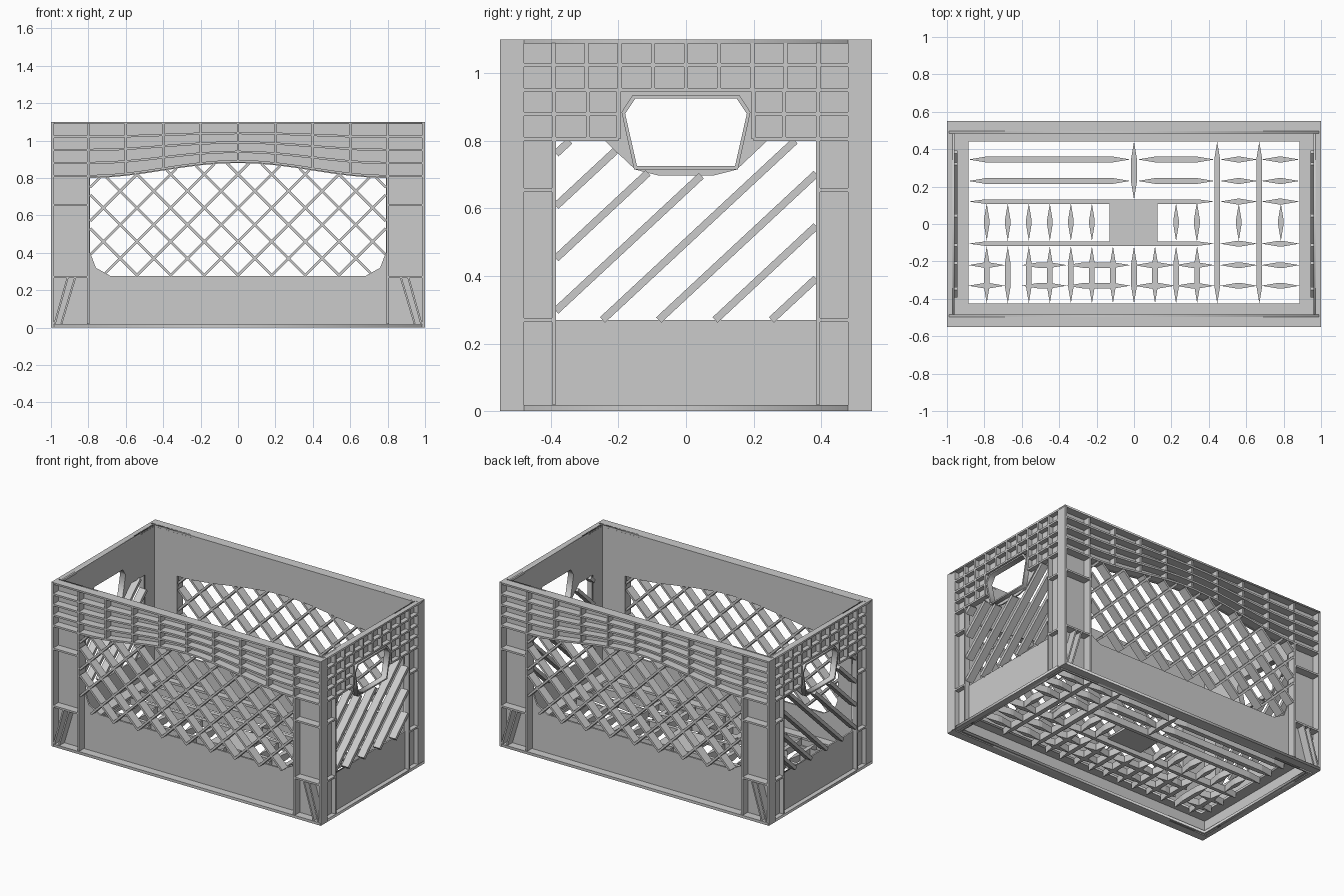
import bpy, bmesh, math
from mathutils import Vector

if "Cube" in bpy.data.objects:
    bpy.data.objects.remove(bpy.data.objects["Cube"])

X, Y, H = 1.0, 0.55, 1.10          # outer half sizes and height
SX, SY = 0.965, 0.49               # skin positions


def to3(axis, u, v, w):
    return {'x': (w, u, v), 'y': (u, w, v), 'z': (u, v, w)}[axis]


def finish(name, bm):
    bmesh.ops.recalc_face_normals(bm, faces=bm.faces)
    me = bpy.data.meshes.new(name)
    bm.to_mesh(me)
    bm.free()
    ob = bpy.data.objects.new(name, me)
    bpy.context.collection.objects.link(ob)
    return ob


def panel(name, loops, axis, w0, w1):
    """Flat plate with holes, filled by a 2D curve."""
    cu = bpy.data.curves.new(name + "_outline", 'CURVE')
    cu.dimensions = '2D'
    cu.fill_mode = 'BOTH'
    cu.extrude = (w1 - w0) / 2
    for loop in loops:
        sp = cu.splines.new('POLY')
        sp.points.add(len(loop) - 1)
        for p, (u, v) in zip(sp.points, loop):
            p.co = (u, v, 0, 1)
        sp.use_cyclic_u = True
    tmp = bpy.data.objects.new(name + "_tmp", cu)
    bpy.context.collection.objects.link(tmp)
    me = bpy.data.meshes.new_from_object(tmp)
    bm = bmesh.new()
    bm.from_mesh(me)
    bpy.data.objects.remove(tmp)
    bpy.data.meshes.remove(me)
    bmesh.ops.remove_doubles(bm, verts=bm.verts, dist=1e-5)
    for v in bm.verts:
        v.co = to3(axis, v.co.x, v.co.y, v.co.z + (w0 + w1) / 2)
    return finish(name, bm)


def prism(bm, pts, axis, w0, w1):
    a = [bm.verts.new(to3(axis, u, v, w0)) for u, v in pts]
    b = [bm.verts.new(to3(axis, u, v, w1)) for u, v in pts]
    n = len(pts)
    bm.faces.new(a)
    bm.faces.new(b)
    for i in range(n):
        bm.faces.new((a[i], a[(i + 1) % n], b[(i + 1) % n], b[i]))


def bar(bm, p, q, t, axis, w0, w1):
    p, q = Vector(p), Vector(q)
    d = (q - p).normalized() * t / 2
    n = Vector((-d.y, d.x))
    prism(bm, [p + n, q + n, q - n, p - n], axis, w0, w1)


def rect(a, b, c, d):
    return [(a, c), (b, c), (b, d), (a, d)]


def slats(bm, poly, slope, offsets, t, axis, w0, w1):
    """Diagonal bars clipped to an opening outline."""
    for c in offsets:
        hits = []
        for i, p in enumerate(poly):
            q = poly[(i + 1) % len(poly)]
            fp, fq = p[1] - slope * p[0] - c, q[1] - slope * q[0] - c
            if (fp < 0) != (fq < 0):
                k = fp / (fp - fq)
                hits.append((p[0] + k * (q[0] - p[0]), p[1] + k * (q[1] - p[1])))
        hits.sort()
        for p, q in zip(hits[::2], hits[1::2]):
            bar(bm, p, q, t, axis, w0, w1)


def arch(x, base, rise):
    return base + rise * 0.5 * (1 + math.cos(math.pi * min(1, abs(x) / 0.8)))


# opening outlines
long_hole = [(-0.79, 0.40), (-0.76, 0.32), (-0.68, 0.275), (0.68, 0.275), (0.76, 0.32), (0.79, 0.40)]
long_hole += [(x, arch(x, 0.80, 0.08)) for x in [0.79 - 1.58 * i / 16 for i in range(17)]]
end_hole = [(-0.385, 0.27), (0.385, 0.27), (0.385, 0.80), (0.24, 0.80), (0.15, 0.715),
            (0.08, 0.697), (-0.08, 0.697), (-0.15, 0.715), (-0.24, 0.80), (-0.385, 0.80)]
grip = [(-0.145, 0.725), (0.145, 0.725), (0.18, 0.88), (0.15, 0.925), (-0.15, 0.925), (-0.18, 0.88)]
grip_out = [(u * 1.06, 0.825 + (v - 0.825) * 1.09) for u, v in grip]

# long walls: front and back
for s, side in ((-1, "front"), (1, "back")):
    panel(side + "_wall", [rect(-0.99, 0.99, 0, H), long_hole], 'y', s * SY - 0.006, s * SY + 0.006)
    w0, w1 = sorted((s * SY, s * Y))
    ribs = bmesh.new()
    xs = [-0.99 + 1.98 * i / 20 for i in range(21)]
    for i in range(1, 5):                       # bowed horizontal ribs
        f = i / 4
        line = [(x, arch(x, 1.09 - 0.28 * f, 0.08 * f)) for x in xs]
        prism(ribs, [(x, z + 0.006) for x, z in line] + [(x, z - 0.006) for x, z in reversed(line)],
              'y', w0, w1)
    for i in range(-4, 5):                      # upright ribs in the top band
        x = i * 0.2
        bar(ribs, (x, arch(x, 0.81, 0.08)), (x, 1.09), 0.012, 'y', w0, w1 - 0.008 if s > 0 else w1)
    for m in (-1, 1):                           # corner posts
        bar(ribs, (m * 0.8, 0.02), (m * 0.8, 0.81), 0.014, 'y', w0, w1)
        for z in (0.27, 0.655):
            bar(ribs, (m * 0.8, z), (m * 0.99, z), 0.012, 'y', w0, w1)
        for b, t in ((0.98, 0.91), (0.945, 0.87)):
            bar(ribs, (m * b, 0.02), (m * t, 0.27), 0.01, 'y', w0, w1)
    finish(side + "_ribs", ribs)
    lat = bmesh.new()
    offs = [0.82 + 0.18 * k for k in range(-8, 6)]
    for slope in (1, -1):
        slats(lat, long_hole, slope, offs, 0.014, 'y', w0, w1)
    finish(side + "_lattice", lat)

# end walls: left and right
for s, side in ((-1, "left"), (1, "right")):
    panel(side + "_wall", [rect(-0.49, 0.49, 0, H), end_hole, grip], 'x', s * SX - 0.005, s * SX + 0.005)
    w0, w1 = sorted((s * SX, s * X))
    c0, c1 = sorted((s * 0.985, s * X))
    posts, ribs = bmesh.new(), bmesh.new()
    for m in (-1, 1):
        prism(posts, rect(*sorted((m * 0.48, m * Y)), 0, H), 'x', c0, c1)
        bar(ribs, (m * 0.485, 0), (m * 0.485, H), 0.012, 'x', w0, w1)
        bar(ribs, (m * 0.39, 0.02), (m * 0.39, 0.81), 0.012, 'x', w0, w1)
        for z in (0.27, 0.655):
            bar(ribs, (m * 0.39, z), (m * 0.48, z), 0.012, 'x', w0, w1)
        for z in (0.805, 0.88):
            bar(ribs, (m * 0.2, z), (m * 0.48, z), 0.012, 'x', w0, w1)
        for y in (0.2, 0.29, 0.39):
            bar(ribs, (m * y, 0.805), (m * y, 0.95), 0.012, 'x', w0, w1)
    for z in (0.95, 1.025):
        bar(ribs, (-0.48, z), (0.48, z), 0.012, 'x', w0, w1)
    for i in range(-4, 5):
        bar(ribs, (i * 0.098, 0.95), (i * 0.098, 1.09), 0.012, 'x', w0, w1)
    finish(side + "_corner_strips", posts)
    finish(side + "_ribs", ribs)
    panel(side + "_handle_rim", [grip_out, grip], 'x', w0, w1)
    lat = bmesh.new()
    slats(lat, end_hole, 0.93, [0.5 + 0.155 * k for k in range(-4, 5)], 0.022, 'x',
          *sorted((s * 0.945, s * 0.995)))
    finish(side + "_lattice", lat)

# top rim, bottom lip and floor frame
panel("top_rim", [rect(-X, X, -Y, Y), rect(-0.96, 0.96, -0.484, 0.484)], 'z', 1.088, H)
panel("bottom_lip", [rect(-X, X, -Y, Y), rect(-0.95, 0.95, -0.475, 0.475)], 'z', 0, 0.018)
panel("floor_frame", [rect(-0.965, 0.965, -0.49, 0.49), rect(-0.885, 0.885, -0.425, 0.44)],
      'z', 0.09, 0.105)

# floor grid of tapered ribs
grid = bmesh.new()


def rib(p, q, t=0.03):
    p, q = Vector(p), Vector(q)
    d = q - p
    n = Vector((-d.y, d.x)).normalized() * t / 2
    e = d.normalized() * min(0.09, d.length * 0.45)
    prism(grid, [p, p + e - n, q - e - n, q, q - e + n, p + e + n], 'z', 0.055, 0.1)


for y in (0.345, 0.23):
    for a, b in ((-0.885, -0.02), (0.02, 0.43), (0.46, 0.66), (0.68, 0.885)):
        rib((a, y), (b, y))
for y in (0.12, -0.105):
    rib((-0.885, y), (0.43, y), 0.024)
for y in (-0.22, -0.33):
    for a, b in ((-0.885, -0.69), (-0.6, -0.36), (-0.36, -0.02), (0.0, 0.22), (0.22, 0.43)):
        rib((a, y), (b, y))
for y in (0.12, -0.105, -0.22, -0.33):
    for a, b in ((0.46, 0.66), (0.68, 0.885)):
        rib((a, y), (b, y))
for x in (0.445, 0.67):
    rib((x, -0.425), (x, 0.44))
rib((0, 0.13), (0, 0.44))
for i in range(-7, 4):
    x = i * 0.1125
    rib((x, -0.425), (x, -0.12))
    if abs(i) > 1:
        rib((x, -0.09), (x, 0.11))
for x in (0.335, 0.56, 0.785):
    rib((x, -0.09), (x, 0.11))
finish("floor_grid", grid)
panel("floor_centre_plate", [rect(-0.13, 0.125, -0.105, 0.12)], 'z', 0.085, 0.1)
